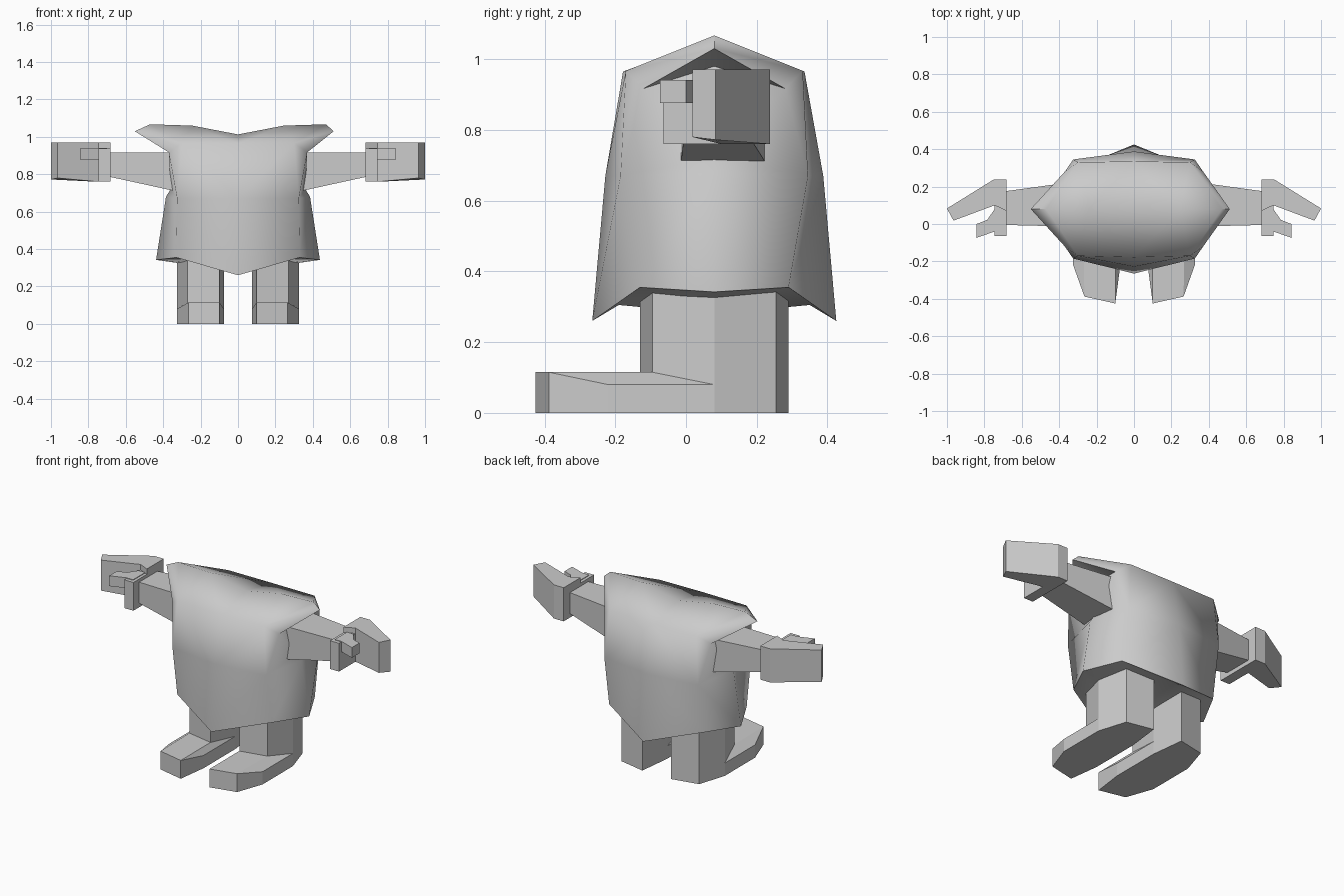
import bpy, bmesh, math

old = bpy.data.objects.get("Cube")
if old:
    bpy.data.objects.remove(old, do_unlink=True)

grey = bpy.data.materials.new("light grey")
grey.use_nodes = True
COLOUR = (0.6, 0.6, 0.6, 1)
grey.diffuse_color = COLOUR
grey.node_tree.nodes["Principled BSDF"].inputs["Base Color"].default_value = COLOUR


def finish(name, bm):
    """Weld, orient and turn a bmesh into an object."""
    bmesh.ops.remove_doubles(bm, verts=bm.verts, dist=0.0005)
    bmesh.ops.recalc_face_normals(bm, faces=bm.faces)
    mesh = bpy.data.meshes.new(name)
    bm.to_mesh(mesh)
    bm.free()
    mesh.materials.append(grey)
    obj = bpy.data.objects.new(name, mesh)
    bpy.context.collection.objects.link(obj)
    return obj


def add_faces(bm, points, faces, side=1):
    """Named points joined into faces, optionally flipped to the other side."""
    v = {k: bm.verts.new((side * p[0], p[1], p[2])) for k, p in points.items()}
    for f in faces:
        bm.faces.new([v[k] for k in f.split()])


def prism(name, outline, low, high, side):
    """Outline in plan, with bottom and top heights given per corner or once."""
    n = len(outline)
    low = low if isinstance(low, list) else [low] * n
    high = high if isinstance(high, list) else [high] * n
    bm = bmesh.new()
    b = [bm.verts.new((side * x, y, z)) for (x, y), z in zip(outline, low)]
    t = [bm.verts.new((side * x, y, z)) for (x, y), z in zip(outline, high)]
    bm.faces.new(b)
    bm.faces.new(t)
    for i in range(n):
        j = (i + 1) % n
        bm.faces.new((b[i], b[j], t[j], t[i]))
    return finish(name, bm)


# Tunic: hem, waist and shoulder rows, then ridge and sleeve flaps
tunic = {
    "h0": (0, -.265, .26), "h1": (.33, -.13, .355), "h2": (.438, .08, .342),
    "h3": (.33, .29, .355), "h4": (0, .425, .26),
    "m0": (0, -.228, .67), "m1": (.325, -.185, .67), "m2": (.385, .08, .68),
    "m3": (.325, .345, .67), "m4": (0, .388, .67),
    "t0": (0, -.178, .965), "t1": (.3, -.17, .967),
    "t3": (.3, .33, .967), "t4": (0, .335, .965),
    "r0": (0, .08, 1.013), "r1": (.245, .08, 1.06), "r2": (.47, .08, 1.067),
    "a": (.37, -.12, .917), "b": (.37, .28, .917), "u": (.36, .08, .72),
    "c": (.3, .08, .98),
    "k0": (0, -.19, .305), "k1": (0, .08, .28), "k2": (0, .35, .305),
}
tunic_faces = [
    "h0 h1 m1 m0", "h1 h2 m2 m1", "h2 h3 m3 m2", "h3 h4 m4 m3",   # skirt
    "m0 m1 t1 t0", "m3 m4 t4 t3",                                 # chest, back
    "m1 m2 u", "m1 u a", "m1 a t1", "m3 u m2", "m3 b u", "m3 t3 b",  # sides
    "t0 t1 r1 r0", "t1 r2 r1", "t4 r0 r1 t3", "t3 r1 r2",         # shoulders
    "t1 a f r2", "t3 r2 f b",                                     # flaps
    "f a c", "f c b", "a u c", "u b c",                           # armhole
    "h0 k0 h1", "k0 k1 h2 h1", "k1 k2 h3 h2", "k2 h4 h3",         # underside
]
bm = bmesh.new()
for side, tip in ((1, .512), (-1, .552)):
    add_faces(bm, {**tunic, "f": (tip, .08, 1.03)}, tunic_faces, side)
body = finish("tunic", bm)
bpy.ops.object.select_all(action='DESELECT')
body.select_set(True)
bpy.context.view_layer.objects.active = body
bpy.ops.object.shade_smooth_by_angle(angle=math.radians(80))

LEG = [(.1, -.13), (.27, -.095), (.325, .08), (.27, .255), (.1, .29), (.075, .08)]
# Foot: raised middle strip with bevelled sides
foot = {
    "p": (.1, -.425, .115), "q": (.265, -.388, .115),
    "s": (.325, -.22, .08), "w": (.325, .08, .08),
    "e": (.075, -.235, .08), "i": (.075, .08, .08),
    "l": (.1, -.13, .115), "m": (.27, -.095, .115),
}
foot.update({k + "0": (foot[k][0], foot[k][1], 0) for k in "pqswei"})
foot_faces = ["p q m l", "q s w m", "p l i e", "l m w i",
              "p0 q0 q p", "q0 s0 s q", "s0 w0 w s", "w0 i0 i w",
              "i0 e0 e i", "e0 p0 p e", "p0 e0 i0 w0 s0 q0"]

for side, label in ((1, "left"), (-1, "right")):
    prism(label + "_leg", LEG, 0, .37, side)
    bm = bmesh.new()
    add_faces(bm, foot, foot_faces, side)
    finish(label + "_foot", bm)
    # Arm tapering to the wrist
    prism(label + "_arm", [(.29, -.015), (.69, -.005), (.69, .175), (.29, .23)],
          [.70, .787, .787, .70], .917, side)
    # Hand: fingers, palm and thumb
    prism(label + "_fingers",
          [(.682, .07), (.745, .1), (.965, .018), (1.0, .083), (.75, .238), (.682, .238)],
          [.76, .76, .78, .772, .76, .76], .971, side)
    prism(label + "_palm", [(.682, -.063), (.745, -.063), (.745, .11), (.682, .11)],
          .76, .937, side)
    prism(label + "_thumb",
          [(.7, .08), (.745, .08), (.785, .022), (.842, 0), (.842, -.074), (.745, -.04), (.7, -.04)],
          .876, .941, side)
